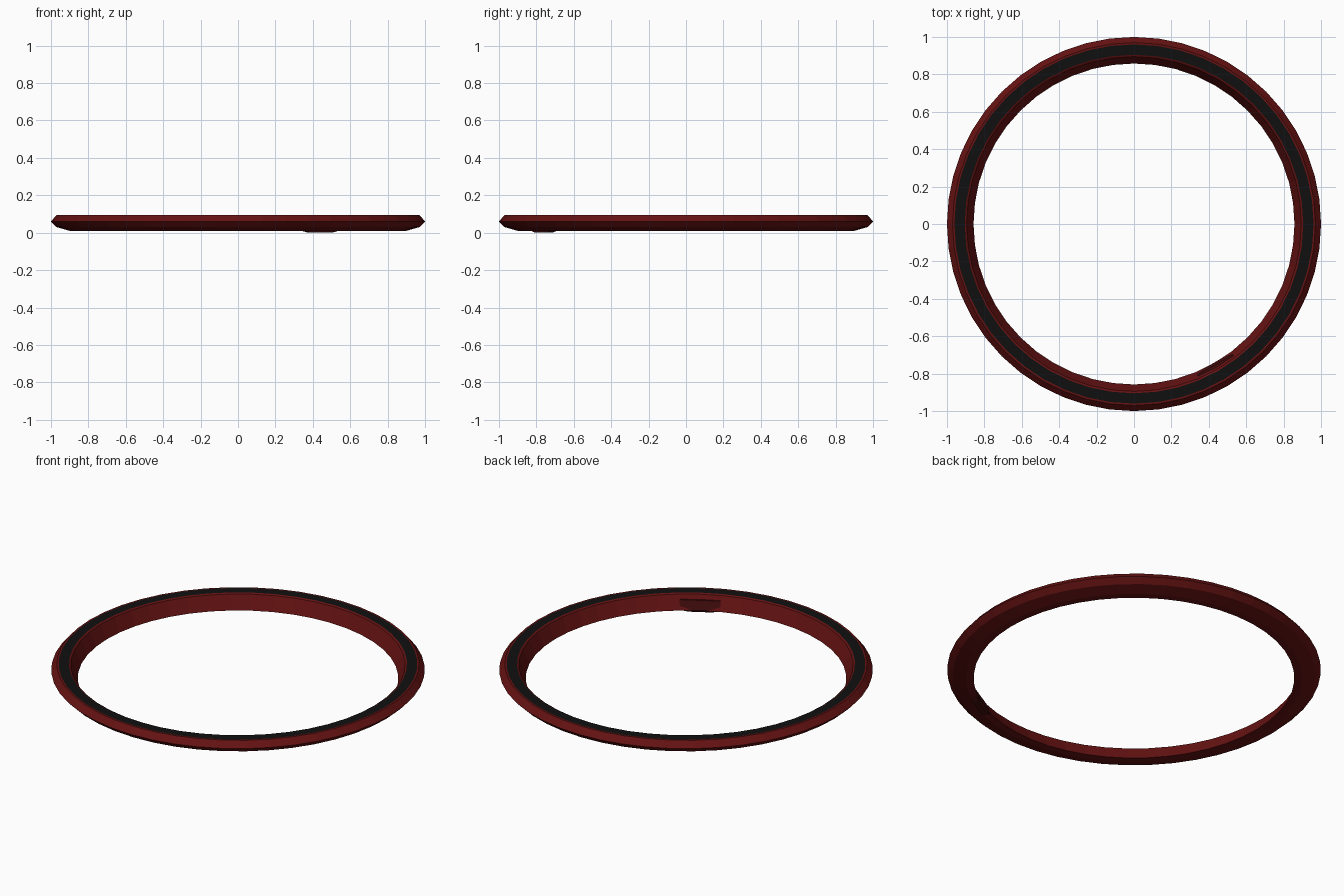
import bpy, bmesh, math
from mathutils import Vector

if "Cube" in bpy.data.objects:
    bpy.data.objects.remove(bpy.data.objects["Cube"])

SIDES = 48

def material(name, rgb):
    m = bpy.data.materials.new(name)
    m.diffuse_color = (*rgb, 1)
    m.use_nodes = True
    m.node_tree.nodes["Principled BSDF"].inputs["Base Color"].default_value = m.diffuse_color
    return m

red = material("dark_red", (0.13, 0.006, 0.006))
black = material("black", (0.005, 0.005, 0.005))
shade = material("deep_red", (0.06, 0.004, 0.004))

def finish(bm, name, mats):
    bmesh.ops.recalc_face_normals(bm, faces=bm.faces)
    me = bpy.data.meshes.new(name)
    bm.to_mesh(me)
    bm.free()
    for m in mats:
        me.materials.append(m)
    ob = bpy.data.objects.new(name, me)
    bpy.context.collection.objects.link(ob)
    return ob

# Ring: closed (radius, height) profile swept around z
profile = [(0.858, 0.01), (0.90, 0.01), (0.97, 0.03), (1.0, 0.06),
           (0.97, 0.095), (0.96, 0.095), (0.905, 0.095), (0.895, 0.09)]
bm = bmesh.new()
rings = []
for i in range(SIDES):
    a = math.tau * i / SIDES
    rings.append([bm.verts.new((r * math.cos(a), r * math.sin(a), z)) for r, z in profile])
n = len(profile)
for i in range(SIDES):
    p, q = rings[i], rings[(i + 1) % SIDES]
    for j in range(n):
        k = (j + 1) % n
        f = bm.faces.new((p[j], q[j], q[k], p[k]))
        f.material_index = 1 if j == 5 else 0   # black band on the top
finish(bm, "ring", [red, black])

# Small tapered plate on the inner wall, with a narrower foot below
angle = math.radians(-60)
out = Vector((math.cos(angle), math.sin(angle), 0))
side = Vector((-math.sin(angle), math.cos(angle), 0))
bm = bmesh.new()
levels = [(0.065, 0.870, 0.11), (0.012, 0.856, 0.11), (0.0, 0.862, 0.065)]
loops = []
for z, r, half in levels:
    loops.append([bm.verts.new(out * rr + side * s * half + Vector((0, 0, z)))
                  for rr, s in ((r, -1), (r, 1), (0.895, 1), (0.895, -1))])
for a, b in zip(loops, loops[1:]):
    for j in range(4):
        bm.faces.new((a[j], a[(j + 1) % 4], b[(j + 1) % 4], b[j]))
bm.faces.new(loops[0])
bm.faces.new(loops[-1])
finish(bm, "inner_plate", [shade])
